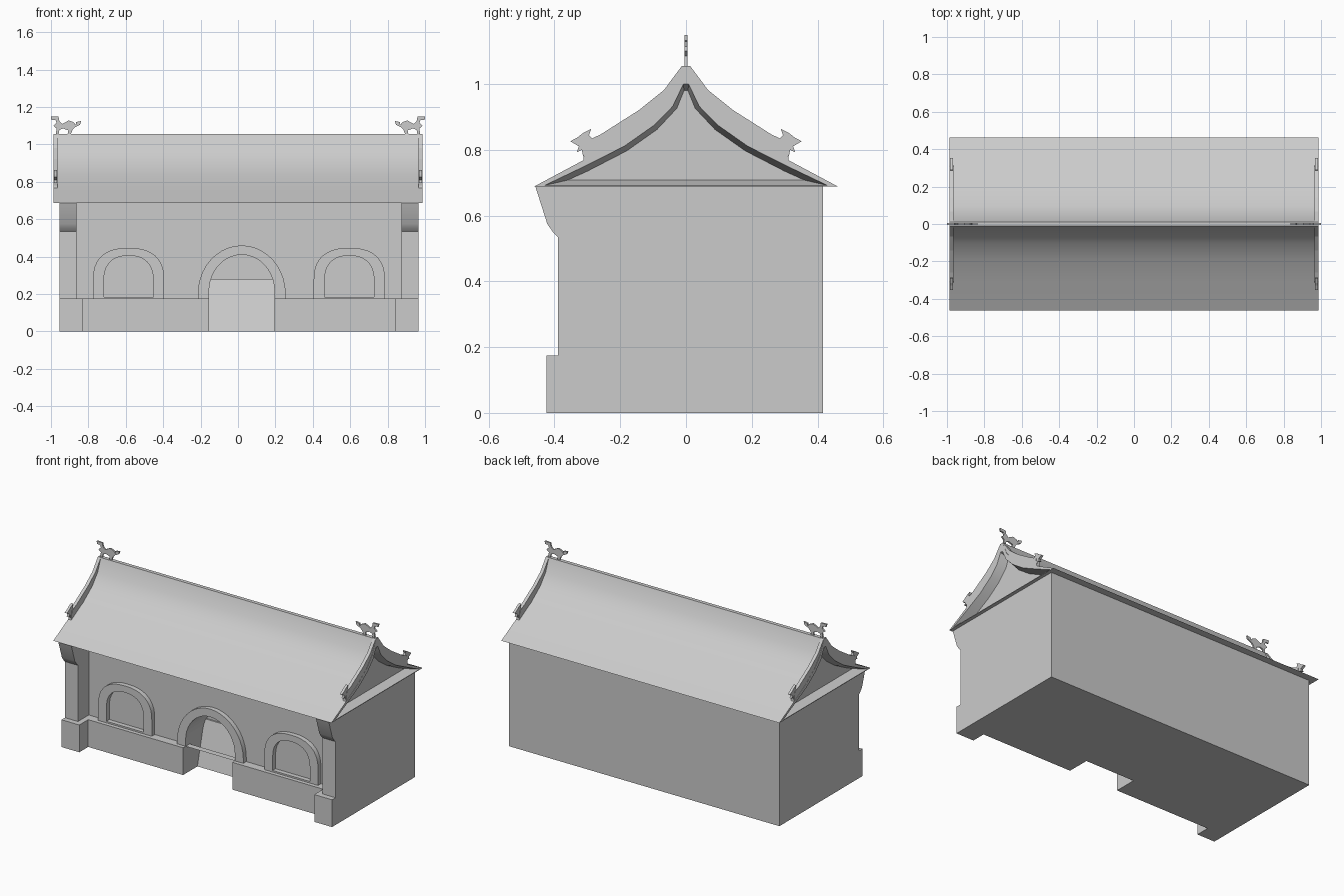
import bpy
import bmesh
from math import cos, sin, pi, radians

cube = bpy.data.objects.get("Cube")
if cube:
    bpy.data.objects.remove(cube, do_unlink=True)

stone = bpy.data.materials.new("grey_stone")
stone.use_nodes = True
GREY = (0.6, 0.6, 0.6, 1)
stone.diffuse_color = GREY
stone.node_tree.nodes["Principled BSDF"].inputs["Base Color"].default_value = GREY


def skin(name, loops, caps=True, closed=False):
    """Bridge equal-length loops into a mesh, with caps or closed round."""
    bm = bmesh.new()
    rings = [[bm.verts.new(p) for p in loop] for loop in loops]
    pairs = list(zip(rings, rings[1:]))
    if closed:
        pairs.append((rings[-1], rings[0]))
    for a, b in pairs:
        n = len(a)
        for i in range(n):
            j = (i + 1) % n
            bm.faces.new((a[i], a[j], b[j], b[i]))
    if caps:
        bm.faces.new(rings[0])
        bm.faces.new(rings[-1])
    bmesh.ops.recalc_face_normals(bm, faces=bm.faces)
    mesh = bpy.data.meshes.new(name)
    bm.to_mesh(mesh)
    bm.free()
    mesh.materials.append(stone)
    obj = bpy.data.objects.new(name, mesh)
    bpy.context.collection.objects.link(obj)
    return obj


def at_x(x, pts):
    return [(x, y, z) for y, z in pts]


def at_y(y, pts):
    return [(x, y, z) for x, z in pts]


def box(name, x0, x1, y0, y1, z0, z1):
    sect = [(y0, z0), (y1, z0), (y1, z1), (y0, z1)]
    return skin(name, [at_x(x0, sect), at_x(x1, sect)])


def arch(xc, half, base, spring, top, power=2.0, steps=20):
    """Arch outline with straight legs and a superelliptic head."""
    pts = [(xc + half, base)]
    for i in range(steps + 1):
        a = pi * i / steps
        c, s = cos(a), max(sin(a), 0)
        x = abs(c) ** (2 / power) * (1 if c > 0 else -1)
        pts.append((xc + half * x, spring + (top - spring) * s ** (2 / power)))
    return pts + [(xc - half, base)]


def surround(name, outer, inner):
    """Raised moulding around an opening."""
    back, front = WALL + 0.01, WALL - 0.03
    return skin(name, [at_y(back, outer), at_y(front, outer),
                       at_y(front, inner), at_y(back, inner)], False, True)


def mirrored(half):
    """Symmetric outline from the +y half, listed from the ridge down."""
    return half + [(-y, z) for y, z in reversed(half)]


LEFT, RIGHT, BACK, WALL, EAVE = -0.955, 0.965, 0.417, -0.28, 0.688
MID = 0.005

# Hall body with the arched doorway cut out
body = box("hall_body", LEFT, RIGHT, WALL, BACK, 0, EAVE)
door = arch(0.02, 0.175, -0.1, 0.215, 0.41)
cutter = skin("door_cutter", [at_y(-0.5, door), at_y(-0.11, door)])
cutter.hide_render = True
cut = body.modifiers.new("doorway", "BOOLEAN")
cut.operation = "DIFFERENCE"
cut.solver = "EXACT"
cut.object = cutter
bpy.context.view_layer.objects.active = body
body.select_set(True)
bpy.ops.object.modifier_apply(modifier="doorway")
bpy.data.objects.remove(cutter, do_unlink=True)

# Leaning door panel
panel = [(-0.19, 0), (-0.105, 0), (-0.105, 0.28), (-0.12, 0.28)]
skin("door_panel", [at_x(-0.156, panel), at_x(0.196, panel)])

# Low wall plinths on either side of the door
box("plinth_right", -0.84, -0.155, -0.335, WALL + 0.01, 0, 0.175)
box("plinth_left", 0.195, 0.85, -0.335, WALL + 0.01, 0, 0.175)

# Corner pillars with flared brackets, on block bases
pillar = [(WALL + 0.01, 0.1), (-0.39, 0.1), (-0.39, 0.535), (-0.405, 0.55),
          (-0.422, 0.575), (-0.458, EAVE), (WALL + 0.01, EAVE)]
for side, edge, d in (("right", LEFT, 1), ("left", RIGHT, -1)):
    skin("pillar_" + side, [at_x(edge, pillar), at_x(edge + d * 0.092, pillar)])
    x0, x1 = sorted((edge, edge + d * 0.126))
    box("pillar_base_" + side, x0, x1, -0.425, WALL + 0.01, 0, 0.175)

# Door and window mouldings
surround("door_surround", arch(0.02, 0.235, 0.175, 0.2, 0.46),
         arch(0.02, 0.175, 0.175, 0.215, 0.41))
for side, d in (("right", -1), ("left", 1)):
    xc = MID + d * 0.59
    surround("window_surround_" + side,
             arch(xc, 0.19, 0.172, 0.28, 0.447, 2.4),
             arch(xc, 0.132, 0.185, 0.27, 0.405, 2.4))

# Curved roof: outer skin, gable rim, splayed soffit, recessed gable wall
top = [(0.012, 1.055), (0.045, 0.972), (0.1, 0.905), (0.19, 0.837),
       (0.313, 0.768), (0.463, EAVE)]
rim = [(0.008, 1.0), (0.04, 0.933), (0.097, 0.875), (0.188, 0.811),
       (0.313, 0.748), (0.43, 0.692)]
gable = [(0.006, 0.98), (0.028, 0.926), (0.088, 0.862), (0.18, 0.797),
         (0.3, 0.735), (0.36, 0.708)]
END, DEEP = 0.987, 0.93
order = [(-DEEP, gable), (-END, rim), (-END, top),
         (END, top), (END, rim), (DEEP, gable)]
roof = skin("roof", [at_x(x, mirrored(half)) for x, half in order])

# Verge ribs along the gable edges, from ridge to rib end
rib = [(0.012, 1.056), (0.067, 0.982), (0.143, 0.921), (0.258, 0.848),
       (0.305, 0.825), (0.313, 0.765)]
under = [(y, z - 0.01) for y, z in top[:4]] + [(0.25, 0.79), (0.312, 0.76)]
for side, d in (("right", -1), ("left", 1)):
    for place, f in (("front", -1), ("back", 1)):
        sect = [(f * y, z) for y, z in rib + under[::-1]]
        skin(f"verge_rib_{place}_{side}",
             [at_x(d * 0.965, sect), at_x(d * (END - 0.001), sect)])

# Small beast heads at the rib ends
head = [(0.313, 0.78), (0.317, 0.8), (0.332, 0.793), (0.326, 0.811),
        (0.352, 0.826), (0.33, 0.838), (0.315, 0.85), (0.288, 0.864),
        (0.295, 0.845), (0.284, 0.833), (0.26, 0.84), (0.28, 0.79)]
for side, d in (("right", -1), ("left", 1)):
    for place, f in (("front", -1), ("back", 1)):
        sect = [(f * y, z) for y, z in head]
        skin(f"rib_beast_{place}_{side}",
             [at_x(d * 0.968, sect), at_x(d * 0.984, sect)])

# Prancing beasts on the ridge ends
beast = [(1.0, 1.15), (0.96, 1.148), (0.955, 1.125), (0.94, 1.11),
         (0.905, 1.128), (0.88, 1.12), (0.868, 1.105), (0.865, 1.12),
         (0.838, 1.125), (0.845, 1.105), (0.872, 1.092), (0.885, 1.078),
         (0.895, 1.05), (0.912, 1.05), (0.907, 1.075), (0.935, 1.085),
         (0.955, 1.078), (0.96, 1.05), (0.975, 1.05), (0.97, 1.085),
         (0.988, 1.1), (0.97, 1.115), (0.975, 1.13), (0.998, 1.132)]
for side, d in (("right", -1), ("left", 1)):
    sect = [(d * x, z) for x, z in beast]
    skin("ridge_beast_" + side, [at_y(-0.005, sect), at_y(0.005, sect)])

# Smooth the curved roof and mouldings, keeping edges sharp
for obj in bpy.context.collection.objects:
    smooth = obj.name.startswith(("roof", "door_surround", "window", "pillar"))
    obj.select_set(smooth)
bpy.context.view_layer.objects.active = roof
bpy.ops.object.shade_smooth_by_angle(angle=radians(30))
